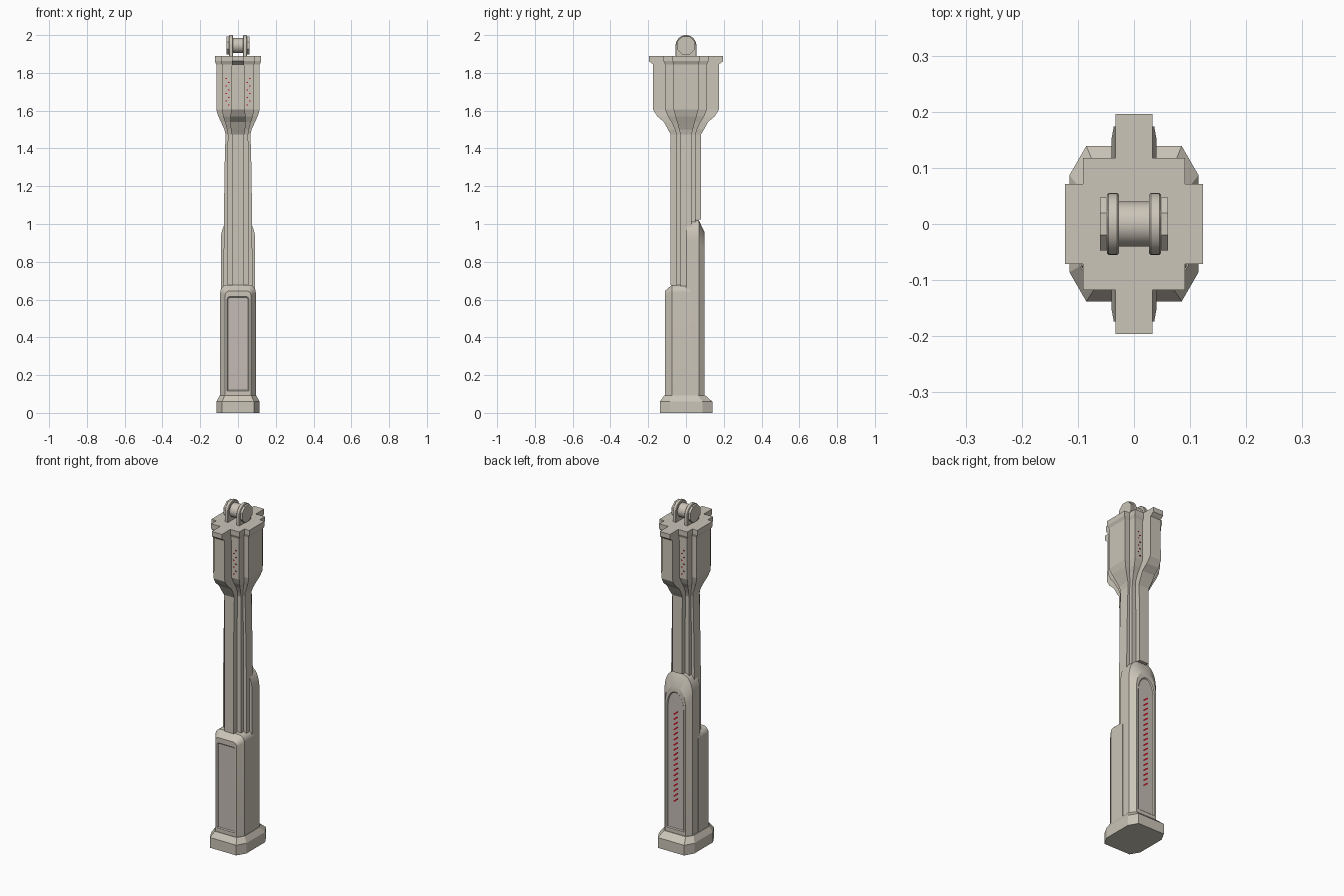
import bpy, bmesh, math
from mathutils import Matrix

if "Cube" in bpy.data.objects:
    bpy.data.objects.remove(bpy.data.objects["Cube"])


def material(name, colour):
    m = bpy.data.materials.new(name)
    m.diffuse_color = (*colour, 1)
    m.use_nodes = True
    m.node_tree.nodes["Principled BSDF"].inputs["Base Color"].default_value = m.diffuse_color
    return m


metal = material("warm_grey", (0.595, 0.555, 0.478))
panel = material("rosy_grey", (0.56, 0.505, 0.46))
red = material("deep_red", (0.5, 0.005, 0.015))


def finish(name, bm, smooth=None, mat=metal):
    bmesh.ops.recalc_face_normals(bm, faces=bm.faces)
    me = bpy.data.meshes.new(name)
    bm.to_mesh(me)
    bm.free()
    me.materials.append(mat)
    ob = bpy.data.objects.new(name, me)
    bpy.context.collection.objects.link(ob)
    if smooth:
        bpy.context.view_layer.objects.active = ob
        ob.select_set(True)
        bpy.ops.object.shade_smooth_by_angle(angle=math.radians(smooth))
        ob.select_set(False)
    return ob


def loft(name, rings, smooth=None):
    """Skin a list of equal-length point rings and cap both ends."""
    bm = bmesh.new()
    vs = [[bm.verts.new(p) for p in r] for r in rings]
    n = len(vs[0])
    for a, b in zip(vs, vs[1:]):
        for i in range(n):
            j = (i + 1) % n
            bm.faces.new((a[i], a[j], b[j], b[i]))
    bm.faces.new(vs[0])
    bm.faces.new(vs[-1])
    return finish(name, bm, smooth)


def octagon(z, x, xc, yf, yb, c):
    """Chamfered rectangle: x half width, front yf, back yb, corner depth c."""
    return [(x, yf + c, z), (x, yb - c, z), (xc, yb, z), (-xc, yb, z),
            (-x, yb - c, z), (-x, yf + c, z), (-xc, yf, z), (xc, yf, z)]


def cross(z, x1, y1, x2, y2, x3, yf, yb):
    """Stepped cross section: side rib, middle block, front and back fins."""
    right_back = [(x1, y1), (x2, y1), (x2, y2), (x3, y2), (x3, yb)]
    right_front = [(x1, -y1), (x2, -y1), (x2, -y2), (x3, -y2), (x3, -yf)]
    half = right_front[::-1] + right_back
    pts = half + [(-x, y) for x, y in half[::-1]]
    return [(x, y, z) for x, y in pts]


# flared foot
loft("foot", [octagon(0, .115, .085, -.138, .139, .052),
              octagon(.06, .115, .085, -.138, .139, .052),
              octagon(.092, .096, .07, -.115, .103, .04)])

# ribbed shaft that swells into the head and ends in a collar
shaft = [
    (.60, .076, .03, .056, .05, .03, .052, .052),
    (.677, .076, .03, .056, .05, .03, .052, .052),
    (.677, .076, .03, .056, .05, .03, .083, .052),
    (1.025, .075, .03, .056, .05, .03, .083, .052),
    (1.025, .075, .03, .056, .05, .03, .083, .08),
    (1.34, .070, .03, .055, .05, .03, .082, .08),
    (1.475, .066, .03, .054, .05, .033, .081, .08),
    (1.50, .072, .036, .058, .058, .038, .095, .095),
    (1.54, .090, .046, .068, .077, .040, .117, .117),
    (1.57, .104, .056, .078, .096, .040, .152, .152),
    (1.605, .115, .065, .085, .11, .036, .174, .174),
    (1.845, .115, .065, .085, .11, .033, .174, .174),
    (1.862, .123, .071, .091, .118, .033, .196, .196),
    (1.89, .123, .071, .091, .118, .033, .196, .196),
]
loft("shaft_and_head", [cross(*s) for s in shaft])


def arch(y, w, top, bottom, rx, rz, n=8):
    """Upright outline with rounded top corners."""
    half = [(w, bottom)]
    for i in range(n + 1):
        a = math.pi / 2 * i / n
        half.append((w - rx + rx * math.cos(a), top - rz + rz * math.sin(a)))
    pts = half + [(-x, z) for x, z in half[::-1]]
    return [(x, y, z) for x, z in pts]


# front grip pad: square top, recessed panel
front = loft("front_grip", [arch(.02, .094, .677, .085, .035, .04),
                            arch(-.075, .094, .677, .085, .035, .04),
                            arch(-.112, .068, .645, .085, .02, .022),
                            arch(-.112, .057, .615, .115, .012, .012),
                            arch(-.107, .052, .61, .12, .01, .01)], 25)

# back grip pad: taller, round top, recessed panel
back = loft("back_grip", [arch(0, .091, 1.025, .085, .06, .11),
                          arch(.068, .091, 1.02, .085, .06, .11),
                          arch(.099, .066, .955, .085, .064, .11),
                          arch(.099, .055, .92, .115, .053, .095),
                          arch(.094, .05, .915, .12, .048, .09)], 25)

# the recessed panel is the last cap face of each pad
for pad in (front, back):
    pad.data.materials.append(panel)
    pad.data.polygons[len(pad.data.polygons) - 1].material_index = 1


# red flecks: thin plates on the back panel and on the head
def flecks(name, spots, w, h, tilt=0):
    bm = bmesh.new()
    for x, y, z in spots:
        bmesh.ops.create_cube(
            bm, size=1, matrix=Matrix.Translation((x, y, z))
            @ Matrix.Rotation(tilt, 4, 'Y') @ Matrix.Diagonal((w, .002, h, 1)))
    finish(name, bm, mat=red)


flecks("back_panel_flecks", [(0, .0945, .285 + .03 * i) for i in range(18)],
       .034, .008, .7)
flecks("head_flecks", [(sx * (.05 + .012 * (i % 2)), sy * .1105, 1.63 + .02 * i)
                       for i in range(8) for sx in (-1, 1) for sy in (-1, 1)],
       .008, .005)


# top eyelet: two round-topped lugs, outer bosses and a cross pin
def x_cylinder(name, x0, x1, r, z, n, smooth=None):
    bm = bmesh.new()
    bmesh.ops.create_cone(
        bm, cap_ends=True, segments=n, radius1=r, radius2=r, depth=x1 - x0,
        matrix=Matrix.Translation(((x0 + x1) / 2, 0, z))
        @ Matrix.Rotation(math.pi / 2, 4, 'Y')
        @ Matrix.Rotation(math.pi / n, 4, 'Z'))
    return finish(name, bm, smooth)


def lug_outline(x, r):
    pts = [(x, r, 1.885)]
    for i in range(17):
        a = math.pi * i / 16
        pts.append((x, r * math.cos(a), 1.945 + r * math.sin(a)))
    return pts + [(x, -r, 1.885)]


for side, s in (("left", -1), ("right", 1)):
    loft("lug_" + side, [lug_outline(s * x, r) for x, r in
                         ((.027, .052), (.03, .055), (.045, .055), (.048, .052))], 25)
    x0, x1 = sorted((s * .046, s * .061))
    x_cylinder("boss_" + side, x0, x1, .051, 1.945, 8)
x_cylinder("cross_pin", -.03, .03, .04, 1.945, 32, 30)
